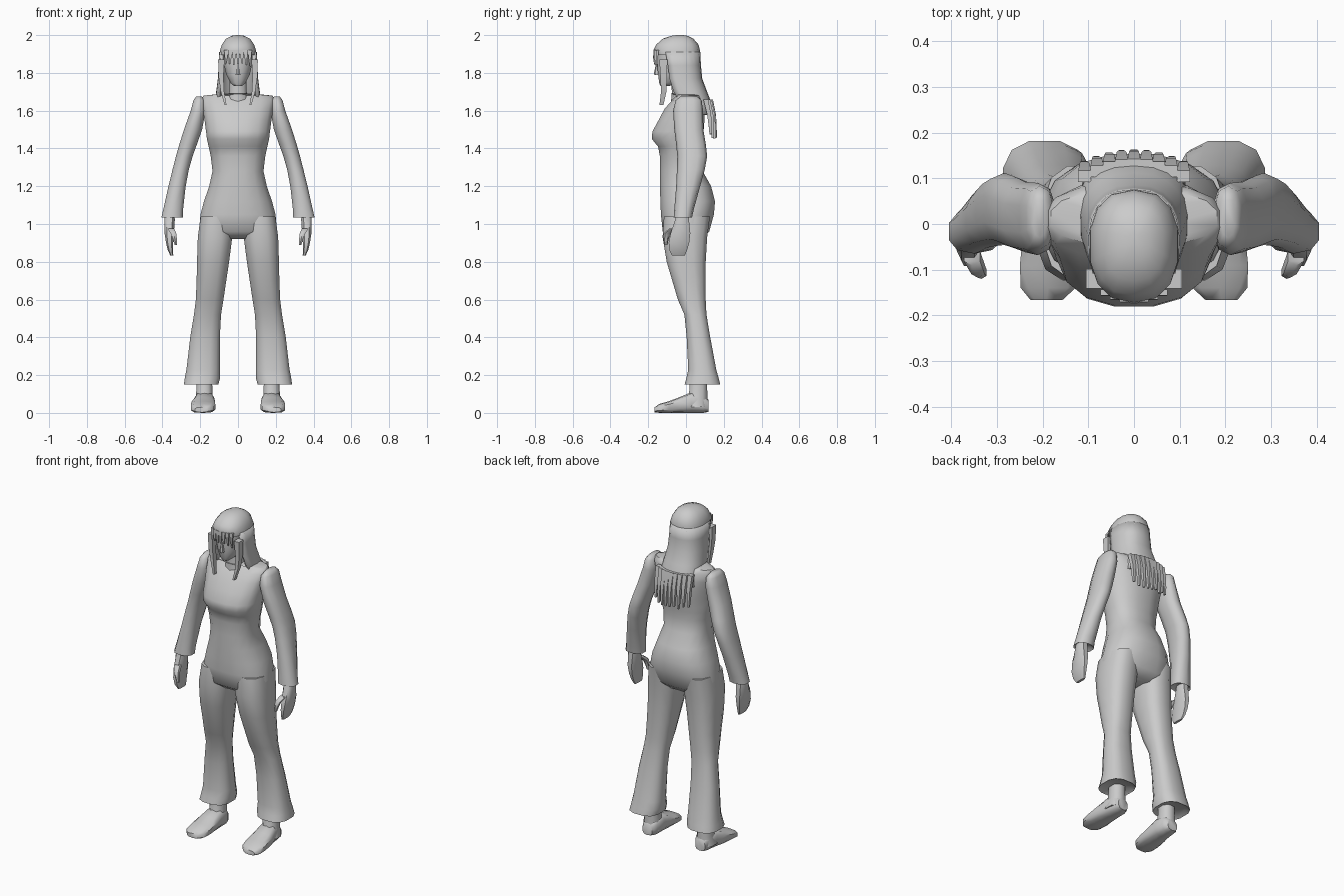
import bpy, bmesh, math, random

random.seed(4)
grey = bpy.data.materials.new("plain grey")
grey.diffuse_color = (0.6, 0.6, 0.6, 1)


def finish(name, bm, angle=50):
    bmesh.ops.recalc_face_normals(bm, faces=bm.faces)
    me = bpy.data.meshes.new(name)
    bm.to_mesh(me)
    bm.free()
    ob = bpy.data.objects.new(name, me)
    bpy.context.collection.objects.link(ob)
    me.materials.append(grey)
    bpy.ops.object.select_all(action='DESELECT')
    ob.select_set(True)
    bpy.context.view_layer.objects.active = ob
    bpy.ops.object.shade_smooth_by_angle(angle=math.radians(angle))
    return ob


def loft(name, rings, n=12, p=2.4, axis='z', side=1, arc=None, angle=50):
    """Rings are (height, x0, x1, y0, y1); axis 'y' lofts along y with z extents last."""
    bm = bmesh.new()
    a0, a1 = arc or (0, 360)
    loops = []
    for h, x0, x1, y0, y1 in rings:
        loop = []
        for i in range(n):
            t = math.radians(a0 + (a1 - a0) * i / (n - 1 if arc else n))
            if not arc:
                t += math.pi / n
            c, s = math.cos(t), math.sin(t)
            u = (x0 + x1) / 2 + (x1 - x0) / 2 * math.copysign(abs(c) ** (2 / p), c)
            v = (y0 + y1) / 2 + (y1 - y0) / 2 * math.copysign(abs(s) ** (2 / p), s)
            loop.append(bm.verts.new((u * side, v, h) if axis == 'z' else (u * side, h, v)))
        loops.append(loop)
    for a, b in zip(loops, loops[1:]):
        for i in range(n - 1 if arc else n):
            j = (i + 1) % n
            bm.faces.new((a[i], a[j], b[j], b[i]))
    if not arc:
        bm.faces.new(loops[0])
        bm.faces.new(loops[-1])
    return finish(name, bm, angle)


def lock(name, pts, w, d):
    """Tapered strand of hair through (x, y, z) points."""
    k = len(pts) - 1
    loft(name, [(z, x - w * (1 - .7 * i / k), x + w * (1 - .7 * i / k),
                 y - d * (1 - .5 * i / k), y + d * (1 - .5 * i / k))
                for i, (x, y, z) in enumerate(pts)], n=4, p=2, angle=30)


# Torso from crotch to collar
loft("torso", [
    (.92, -.15, .15, -.07, .08), (.96, -.21, .21, -.125, .125), (1.05, -.202, .202, -.135, .15),
    (1.12, -.183, .183, -.138, .156), (1.2, -.155, .155, -.14, .135), (1.28, -.137, .137, -.14, .09),
    (1.36, -.147, .147, -.14, .08), (1.41, -.158, .158, -.15, .085), (1.45, -.167, .167, -.183, .09),
    (1.49, -.172, .172, -.18, .095), (1.55, -.18, .18, -.147, .1), (1.61, -.19, .19, -.115, .1),
    (1.655, -.2, .2, -.075, .09), (1.68, -.185, .185, -.05, .075), (1.69, -.08, .08, -.08, .05)], n=16)

# Neck, face and nose
loft("neck", [(1.64, -.065, .065, -.08, .05), (1.7, -.048, .048, -.075, .03),
              (1.8, -.048, .048, -.08, .03)], n=10)
loft("face", [(1.73, -.02, .02, -.135, -.09), (1.745, -.04, .04, -.143, -.04),
              (1.79, -.064, .064, -.15, .02), (1.85, -.078, .078, -.156, .04),
              (1.93, -.075, .075, -.15, .05)], n=12)
loft("nose", [(1.79, -.014, .014, -.168, -.14), (1.80, -.012, .012, -.17, -.14),
              (1.85, -.005, .005, -.158, -.14)], n=6)

# Hair: cap, long open curtain, fringe and hanging locks
loft("hair_cap", [
    (1.895, -.1, .1, -.165, .076), (1.92, -.097, .097, -.172, .074), (1.95, -.087, .087, -.157, .066),
    (1.98, -.066, .066, -.125, .04), (1.996, -.035, .035, -.08, .01), (2.0, -.01, .01, -.05, -.02)], n=14)
curtain = loft("hair_curtain", [
    (1.91, -.1, .1, -.165, .076), (1.84, -.103, .103, -.15, .079), (1.77, -.107, .107, -.14, .086),
    (1.7, -.116, .116, -.12, .112), (1.64, -.122, .122, -.08, .135), (1.58, -.115, .115, .0, .148)],
    n=15, arc=(-28, 208))
solid = curtain.modifiers.new("thickness", 'SOLIDIFY')
solid.thickness = .014
for i in range(7):
    x = -.063 + .021 * i
    y = -.166 + 4 * x * x
    lock("fringe_lock", [(x, y, 1.92), (x, y - .003, 1.88), (x * 1.05, y, 1.85 - .02 * random.random())], .015, .009)
for i in range(9):
    x = -.108 + .027 * i
    y = .142 - 2.2 * x * x
    lock("back_lock", [(x, y - .012, 1.66), (x, y + .006, 1.58),
                       (x * 1.02, y + .012, 1.52), (x * 1.02, y + .015, 1.45 + .03 * random.random())], .02, .018)

for s, tag in ((1, "left"), (-1, "right")):
    lock(tag + "_front_lock", [(s * .088, -.12, 1.87), (s * .09, -.118, 1.78),
                               (s * .082, -.118, 1.7), (s * .066, -.13, 1.63)], .024, .03)

    # Flared trouser leg
    loft(tag + "_trouser_leg", [
        (1.04, .03, .2, -.12, .13), (.93, .028, .215, -.127, .115), (.8, .045, .219, -.105, .107),
        (.7, .06, .221, -.075, .106), (.6, .075, .225, -.045, .106), (.52, .088, .235, -.01, .11),
        (.4, .094, .255, .002, .13), (.23, .094, .275, .01, .162), (.185, .092, .284, .0, .175),
        (.15, .102, .289, -.01, .184), (.165, .12, .265, .01, .16)], n=12, p=2.7, side=s, angle=60)

    # Ankle and foot
    loft(tag + "_ankle", [(.03, .125, .235, -.01, .118), (.09, .132, .225, .012, .116),
                          (.2, .135, .22, .02, .115)], n=8, side=s)
    loft(tag + "_foot", [
        (.118, .145, .21, .005, .07), (.09, .128, .222, .0, .1), (.03, .124, .232, .0, .11),
        (-.03, .12, .246, .0, .085), (-.09, .118, .252, .0, .062), (-.14, .126, .25, .0, .048),
        (-.166, .155, .228, .003, .03)], n=10, p=3, axis='y', side=s)

    # Sleeve from shoulder to cuff
    loft(tag + "_sleeve", [
        (1.675, .19, .222, -.03, .06), (1.655, .175, .237, -.055, .083), (1.6, .17, .252, -.068, .09),
        (1.5, .188, .288, -.062, .092), (1.42, .216, .313, -.052, .105), (1.36, .238, .33, -.046, .112),
        (1.29, .258, .348, -.048, .1), (1.2, .275, .37, -.052, .075), (1.08, .288, .397, -.062, .042),
        (1.035, .29, .408, -.065, .032), (1.05, .31, .39, -.045, .015)], n=10, side=s, angle=60)

    # Hand and thumb
    loft(tag + "_hand", [
        (1.08, .335, .385, -.045, .012), (1.02, .333, .392, -.06, .018), (.95, .338, .39, -.085, .026),
        (.9, .342, .382, -.095, .02), (.86, .343, .372, -.09, .008), (.832, .342, .358, -.075, -.005)],
        n=8, side=s, p=2.8)
    loft(tag + "_thumb", [
        (.975, .335, .375, -.09, -.05), (.95, .325, .358, -.118, -.08), (.92, .322, .346, -.12, -.092),
        (.89, .322, .336, -.115, -.098)], n=6, side=s)
